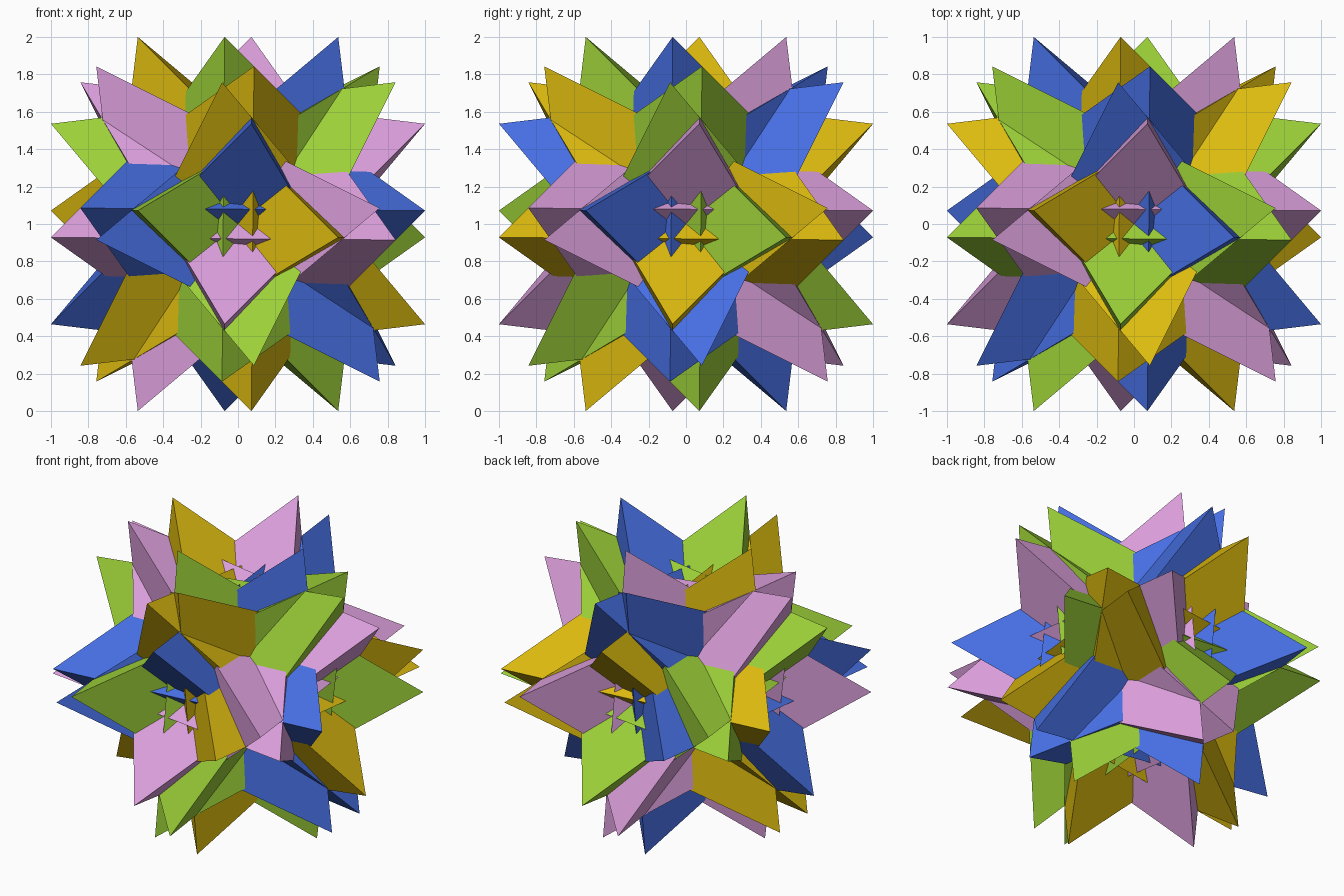
import bpy, bmesh, math
from mathutils import Vector

if "Cube" in bpy.data.objects:
    bpy.data.objects.remove(bpy.data.objects["Cube"])

# Circumradius chosen so the outermost tips reach exactly 1 unit
R = 1 / (math.sqrt(2) / 3 + 1 / math.sqrt(6))
CENTRE = Vector((0, 0, 1))


def linear(c):
    c /= 255
    return c / 12.92 if c <= 0.04045 else ((c + 0.055) / 1.055) ** 2.4


def material(name, rgb):
    mat = bpy.data.materials.new(name)
    mat.diffuse_color = [linear(c) for c in rgb] + [1]
    mat.use_nodes = True
    mat.node_tree.nodes["Principled BSDF"].inputs["Base Color"].default_value = mat.diffuse_color
    return mat


def add_tetrahedron(bm, axis, mid):
    """Regular tetrahedron: one edge parallel to axis, centred towards mid."""
    side = axis.cross(mid)
    far, near = R * math.sqrt(2 / 3), R / math.sqrt(3)
    points = [mid * near + axis * far, mid * near - axis * far,
              -mid * near + side * far, -mid * near - side * far]
    v = [bm.verts.new(p + CENTRE) for p in points]
    for i, j, k in ((0, 1, 2), (0, 3, 1), (0, 2, 3), (1, 3, 2)):
        bm.faces.new((v[i], v[j], v[k]))


# Each colour: three tetrahedra spun about one body diagonal.
# The diagonals follow from (1, 1, 1) by half turns about x, y and z.
groups = [
    ("pink", (221, 160, 221), (1, 1, 1)),
    ("yellow", (220, 186, 15), (1, -1, -1)),
    ("blue", (70, 110, 225), (-1, 1, -1)),
    ("green", (156, 208, 56), (-1, -1, 1)),
]
for name, rgb, signs in groups:
    turn = Vector(signs)
    axis = turn.normalized()
    bm = bmesh.new()
    for mid in ((1, -1, 0), (0, 1, -1), (-1, 0, 1)):
        add_tetrahedron(bm, axis, (Vector(mid) * turn).normalized())
    bmesh.ops.recalc_face_normals(bm, faces=bm.faces)
    mesh = bpy.data.meshes.new(name + "_tetrahedra")
    bm.to_mesh(mesh)
    bm.free()
    mesh.materials.append(material(name, rgb))
    bpy.context.collection.objects.link(
        bpy.data.objects.new(name + "_tetrahedra", mesh))
